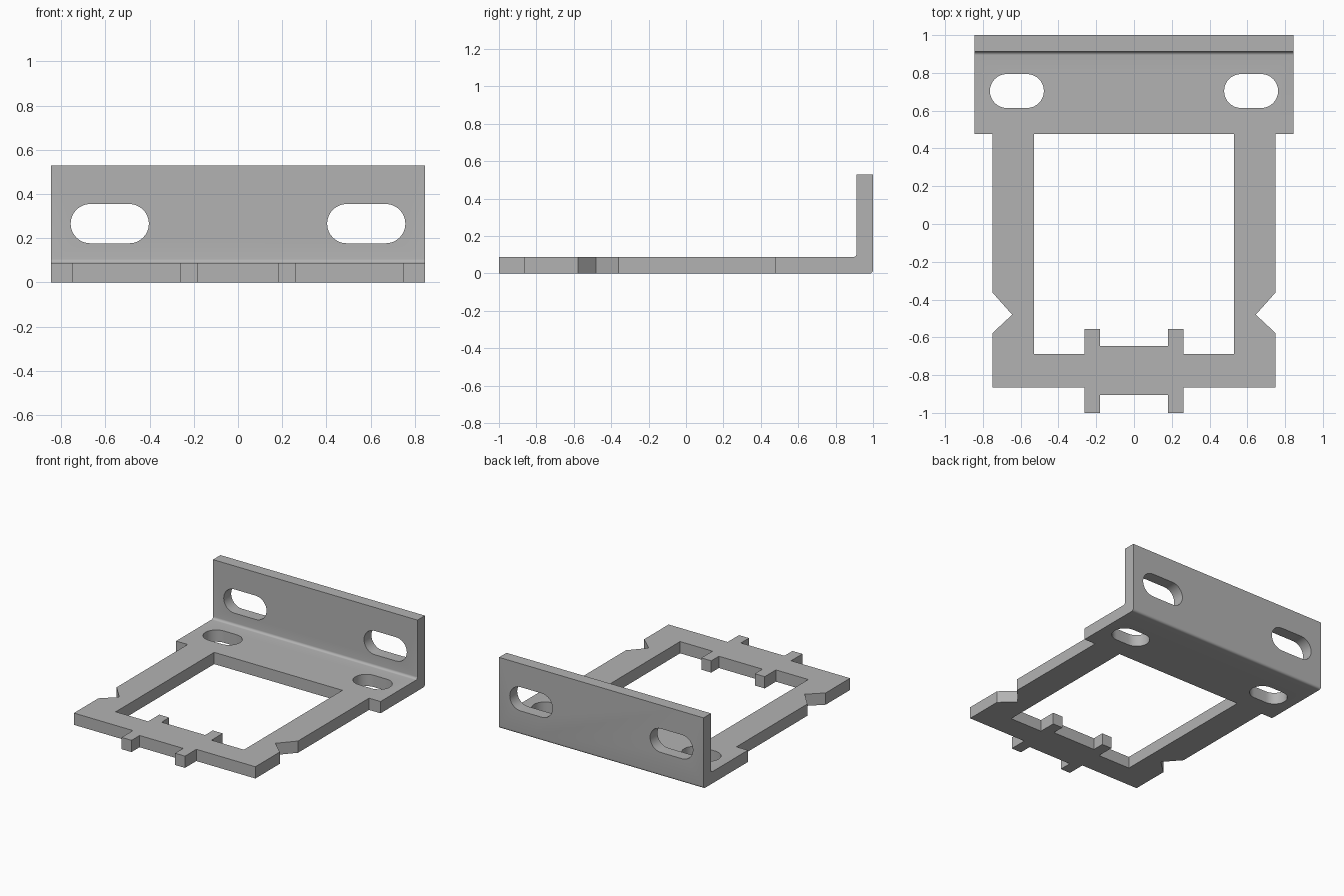
import bpy, bmesh
from math import pi, sin, cos, radians
from mathutils import Vector

if "Cube" in bpy.data.objects:
    bpy.data.objects.remove(bpy.data.objects["Cube"], do_unlink=True)

THICK = 0.088
HEIGHT = 0.53
WIDTH = 0.845
BEND = 0.018

steel = bpy.data.materials.new("grey_steel")
steel.use_nodes = True
grey = (0.45, 0.45, 0.45, 1)
steel.diffuse_color = grey
steel.node_tree.nodes["Principled BSDF"].inputs["Base Color"].default_value = grey


def prism(name, points, to_3d, low, high):
    """Extrude a 2D outline between two depths along the axis set by to_3d."""
    bm = bmesh.new()
    face = bm.faces.new([bm.verts.new(to_3d(a, b, low)) for a, b in points])
    out = bmesh.ops.extrude_face_region(bm, geom=[face])
    moved = [g for g in out["geom"] if isinstance(g, bmesh.types.BMVert)]
    shift = Vector(to_3d(0, 0, high)) - Vector(to_3d(0, 0, low))
    bmesh.ops.translate(bm, verts=moved, vec=shift)
    bmesh.ops.recalc_face_normals(bm, faces=bm.faces)
    mesh = bpy.data.meshes.new(name)
    bm.to_mesh(mesh)
    bm.free()
    mesh.materials.append(steel)
    obj = bpy.data.objects.new(name, mesh)
    bpy.context.collection.objects.link(obj)
    return obj


def arc(cx, cy, r, start, end, steps):
    angles = [radians(start + (end - start) * i / steps) for i in range(steps + 1)]
    return [(cx + r * cos(a), cy + r * sin(a)) for a in angles]


def slot(cx, cy, half, r):
    return arc(cx + half, cy, r, -90, 90, 16) + arc(cx - half, cy, r, 90, 270, 16)


def mirrored(half):
    return half + [(-x, y) for x, y in reversed(half)]


def plan(a, b, d):
    return (a, b, d)


def side(a, b, d):
    return (d, a, b)


def front(a, b, d):
    return (a, d, b)


# Plan outline of the bracket: locating tabs, notched legs, wide mounting end
outline = mirrored([
    (0.18, -0.905), (0.18, -1), (0.262, -1), (0.262, -0.866),
    (0.75, -0.866), (0.75, -0.578), (0.645, -0.48), (0.75, -0.362),
    (0.75, 0.476), (WIDTH, 0.476), (WIDTH, 1)])
bracket = prism("mounting_bracket", outline, plan, -0.1, HEIGHT + 0.1)

# Side profile: flat plate folded up into the rear flange, with rounded bend
inner = 1 - THICK
profile = ([(-1.1, 0)] + arc(1 - BEND, BEND, BEND, -90, 0, 6)
           + [(1, HEIGHT), (inner, HEIGHT)]
           + arc(inner - BEND, THICK + BEND, BEND, 0, -90, 6)
           + [(-1.1, THICK)])
fold = prism("fold_profile_helper", profile, side, -1, 1)

# Window between the legs, with the tabs projecting into it
window = prism("window_cutter", mirrored([
    (0.18, -0.645), (0.18, -0.555), (0.262, -0.555), (0.262, -0.687),
    (0.53, -0.687), (0.53, 0.476)]), plan, -0.2, 0.3)

# Rounded mounting slots in the plate and the flange
cutters = [window]
for s in (-1, 1):
    cutters.append(prism("plate_slot_cutter", slot(s * 0.62, 0.704, 0.053, 0.09),
                         plan, -0.2, 0.3))
    cutters.append(prism("flange_slot_cutter", slot(s * 0.58, 0.266, 0.088, 0.089),
                         front, 0.85, 1.2))

for op, helpers in (("INTERSECT", [fold]), ("DIFFERENCE", cutters)):
    for helper in helpers:
        mod = bracket.modifiers.new(helper.name, "BOOLEAN")
        mod.operation = op
        mod.solver = "EXACT"
        mod.object = helper

# Apply the cuts and remove the helpers
bpy.ops.object.select_all(action="DESELECT")
bracket.select_set(True)
bpy.context.view_layer.objects.active = bracket
for mod in list(bracket.modifiers):
    bpy.ops.object.modifier_apply(modifier=mod.name)
for helper in [fold] + cutters:
    bpy.data.objects.remove(helper, do_unlink=True)
bpy.ops.object.shade_smooth_by_angle(angle=radians(30))
